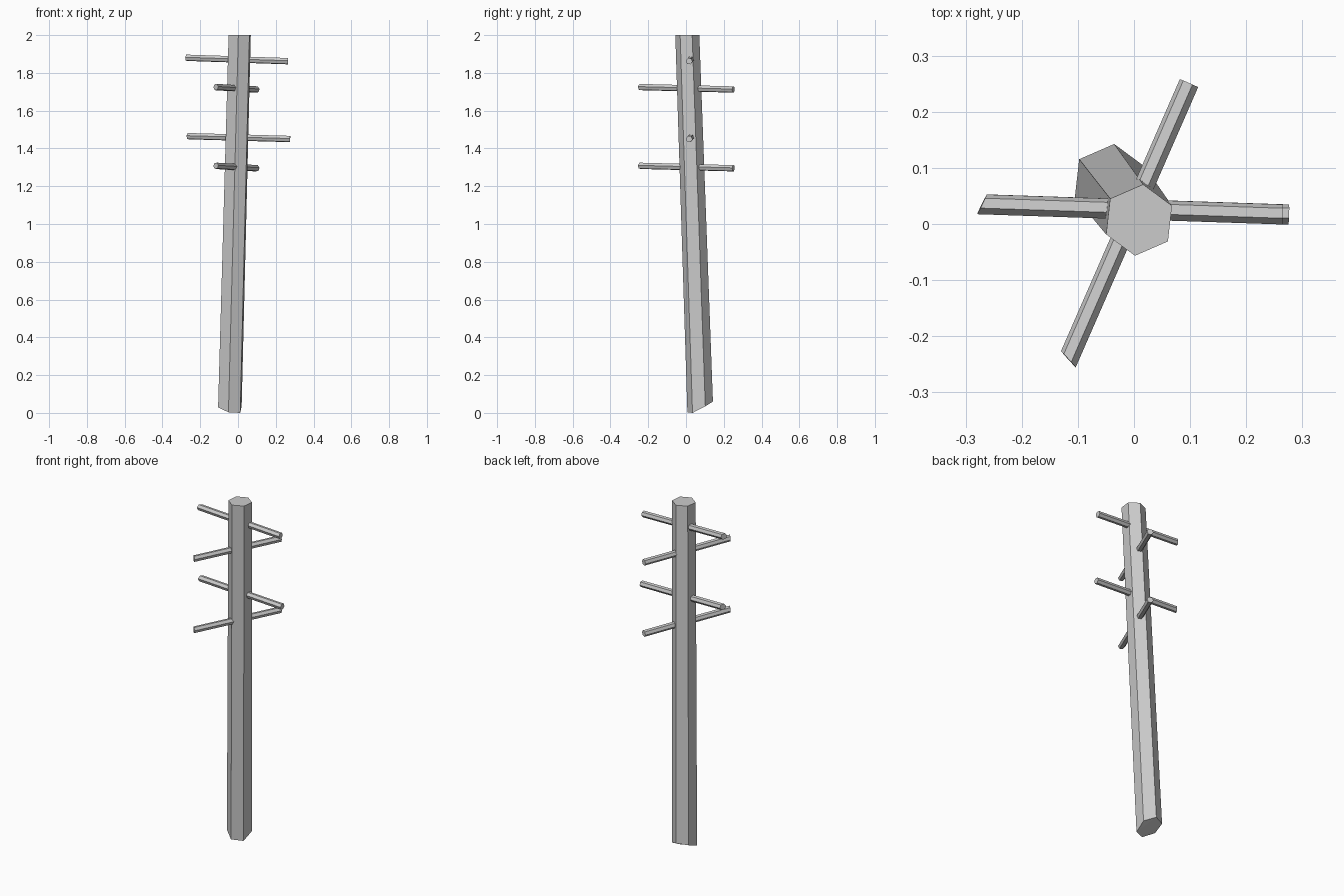
import bpy, bmesh
from math import sin, cos, radians
from mathutils import Vector

cube = bpy.data.objects.get("Cube")
if cube:
    bpy.data.objects.remove(cube)

grey = bpy.data.materials.new("plain_grey")
grey.use_nodes = True
grey.diffuse_color = (0.6, 0.6, 0.6, 1)
grey.node_tree.nodes["Principled BSDF"].inputs["Base Color"].default_value = (0.6, 0.6, 0.6, 1)

SIDES = 6


def prism(name, ring_a, ring_b, caps_a):
    """Join two rings of points with flat sides and close both ends."""
    bm = bmesh.new()
    a = [bm.verts.new(p) for p in ring_a]
    b = [bm.verts.new(p) for p in ring_b]
    for i in range(SIDES):
        j = (i + 1) % SIDES
        bm.faces.new((a[i], a[j], b[j], b[i]))
    bm.faces.new(b)
    for cap in caps_a:
        bm.faces.new([a[i] for i in cap])
    bmesh.ops.recalc_face_normals(bm, faces=bm.faces)
    mesh = bpy.data.meshes.new(name)
    bm.to_mesh(mesh)
    bm.free()
    mesh.materials.append(grey)
    obj = bpy.data.objects.new(name, mesh)
    bpy.context.collection.objects.link(obj)
    return obj


def hexagon(cx, cy, radius, heights):
    angles = [radians(23.5 + 60 * i) for i in range(SIDES)]
    return [(cx + radius * cos(t), cy + radius * sin(t), z) for t, z in zip(angles, heights)]


# Leaning pole with a roughly cut foot
foot = hexagon(-0.043, 0.075, 0.068, [0.035, 0.06, 0.055, 0.03, 0.003, 0.0])
head = hexagon(0.009, 0.007, 0.064, [2.0] * SIDES)
prism("pole", foot, head, [(1, 2, 4, 5), (2, 3, 4), (5, 0, 1)])


# Rungs pass right through the pole; the start is cut at a slant
def rung(name, start, end, radius=0.018, roll=8, slant=0.45):
    start, end = Vector(start), Vector(end)
    axis = (end - start).normalized()
    side = axis.cross(Vector((0, 0, 1))).normalized()
    up = side.cross(axis)
    ring_a, ring_b = [], []
    for i in range(SIDES):
        t = radians(roll + 60 * i)
        offset = radius * (cos(t) * side + sin(t) * up)
        ring_a.append(start + offset - axis * slant * radius * cos(t))
        ring_b.append(end + offset)
    prism(name, ring_a, ring_b, [range(SIDES)])


rung("cross_rung_upper", (-0.271, 0.035, 1.88), (0.265, 0.017, 1.862))
rung("cross_rung_lower", (-0.264, 0.035, 1.465), (0.276, 0.017, 1.45))
for label, z in (("upper", 1.725), ("lower", 1.308)):
    rung("diagonal_rung_" + label, (-0.117, -0.241, z), (0.098, 0.251, z - 0.013))
